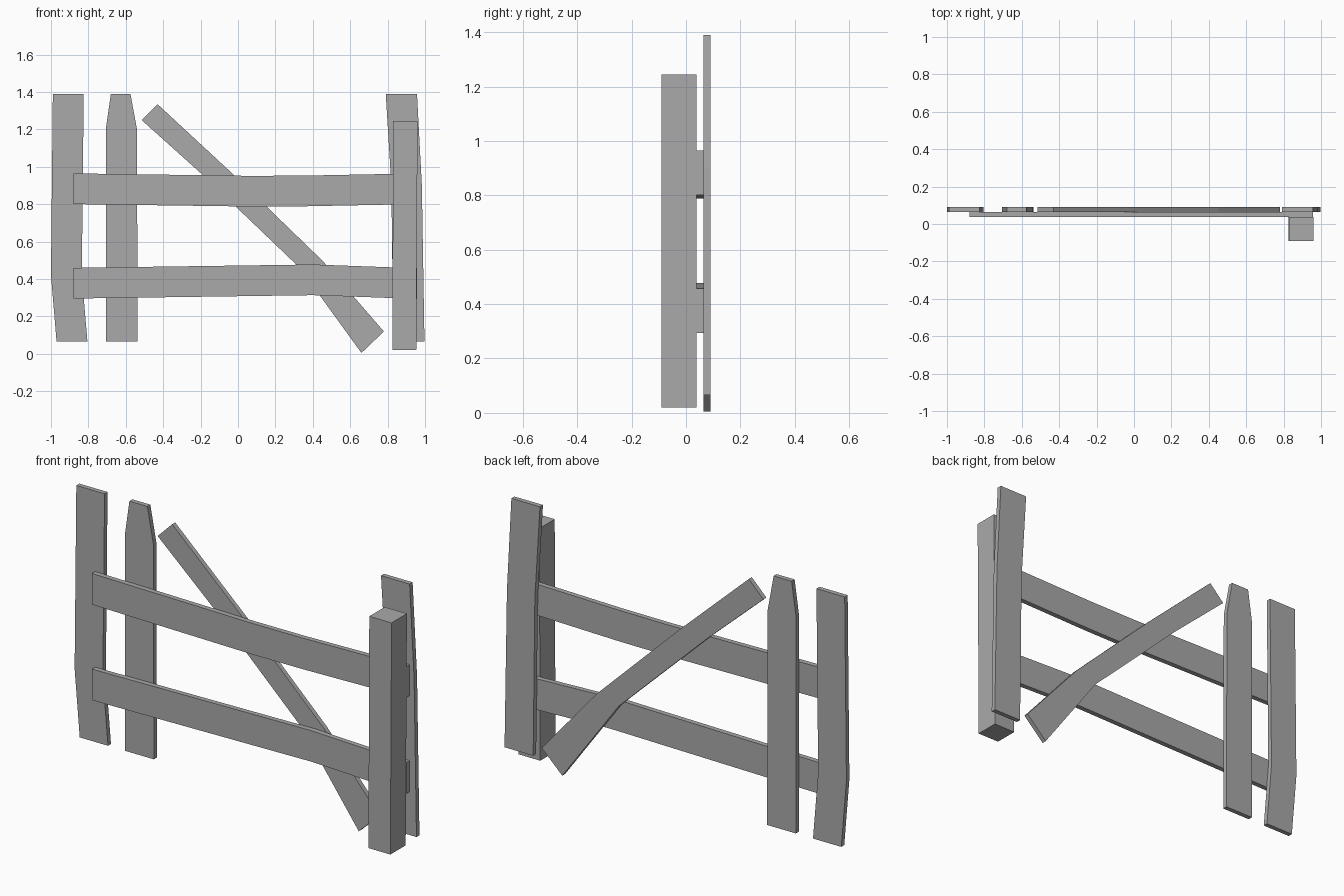
import bpy
import bmesh

# Remove the default cube
cube = bpy.data.objects.get("Cube")
if cube:
    bpy.data.objects.remove(cube, do_unlink=True)

# Single weathered grey
GREY = (0.4, 0.4, 0.4, 1.0)
wood = bpy.data.materials.new("weathered_grey")
wood.use_nodes = True
wood.diffuse_color = GREY
wood.node_tree.nodes["Principled BSDF"].inputs["Base Color"].default_value = GREY


def board(name, side_a, side_b, y_front, y_back):
    """Board from two matching (x, z) edge lines, extruded in depth."""
    bm = bmesh.new()
    rows = [[bm.verts.new((x, y_front, z)) for x, z in side] for side in (side_a, side_b)]
    a, b = rows
    faces = [bm.faces.new((a[i], a[i + 1], b[i + 1], b[i])) for i in range(len(a) - 1)]
    result = bmesh.ops.extrude_face_region(bm, geom=faces, use_keep_orig=True)
    moved = [v for v in result["geom"] if isinstance(v, bmesh.types.BMVert)]
    bmesh.ops.translate(bm, verts=moved, vec=(0, y_back - y_front, 0))
    bmesh.ops.recalc_face_normals(bm, faces=bm.faces)
    mesh = bpy.data.meshes.new(name)
    bm.to_mesh(mesh)
    bm.free()
    mesh.materials.append(wood)
    obj = bpy.data.objects.new(name, mesh)
    bpy.context.collection.objects.link(obj)
    return obj


PICKET = (0.065, 0.09)
RAIL = (0.038, 0.065)
POST = (-0.09, 0.038)
TOP, BOTTOM = 1.39, 0.065

# Upright pickets
board("right_picket",
      [(-0.97, BOTTOM), (-1.0, 0.42), (-0.99, TOP)],
      [(-0.805, BOTTOM), (-0.835, 0.42), (-0.825, TOP)], *PICKET)
board("pointed_picket",
      [(-0.705, BOTTOM), (-0.707, 1.2), (-0.68, TOP)],
      [(-0.537, BOTTOM), (-0.54, 1.2), (-0.575, TOP)], *PICKET)
board("left_picket",
      [(0.83, BOTTOM), (0.82, 0.9), (0.79, TOP)],
      [(0.997, BOTTOM), (0.983, 0.9), (0.957, TOP)], *PICKET)

# Slipped diagonal picket
board("diagonal_picket",
      [(-0.515, 1.25), (-0.19, 0.958), (0.33, 0.46), (0.66, 0.005)],
      [(-0.43, 1.335), (-0.02, 0.955), (0.455, 0.495), (0.78, 0.12)], *PICKET)

# Sagging and bowed rails, given as x and centre height
RAILS = {
    "upper_rail": [(-0.88, 0.883), (0.05, 0.87), (0.35, 0.871), (0.957, 0.883)],
    "lower_rail": [(-0.88, 0.378), (0.05, 0.391), (0.4, 0.396), (0.957, 0.376)],
}
for name, line in RAILS.items():
    board(name, [(x, z - 0.082) for x, z in line],
          [(x, z + 0.082) for x, z in line], *RAIL)

# Square gate post
board("post", [(0.825, 0.02), (0.83, 1.245)],
      [(0.953, 0.02), (0.96, 1.245)], *POST)
